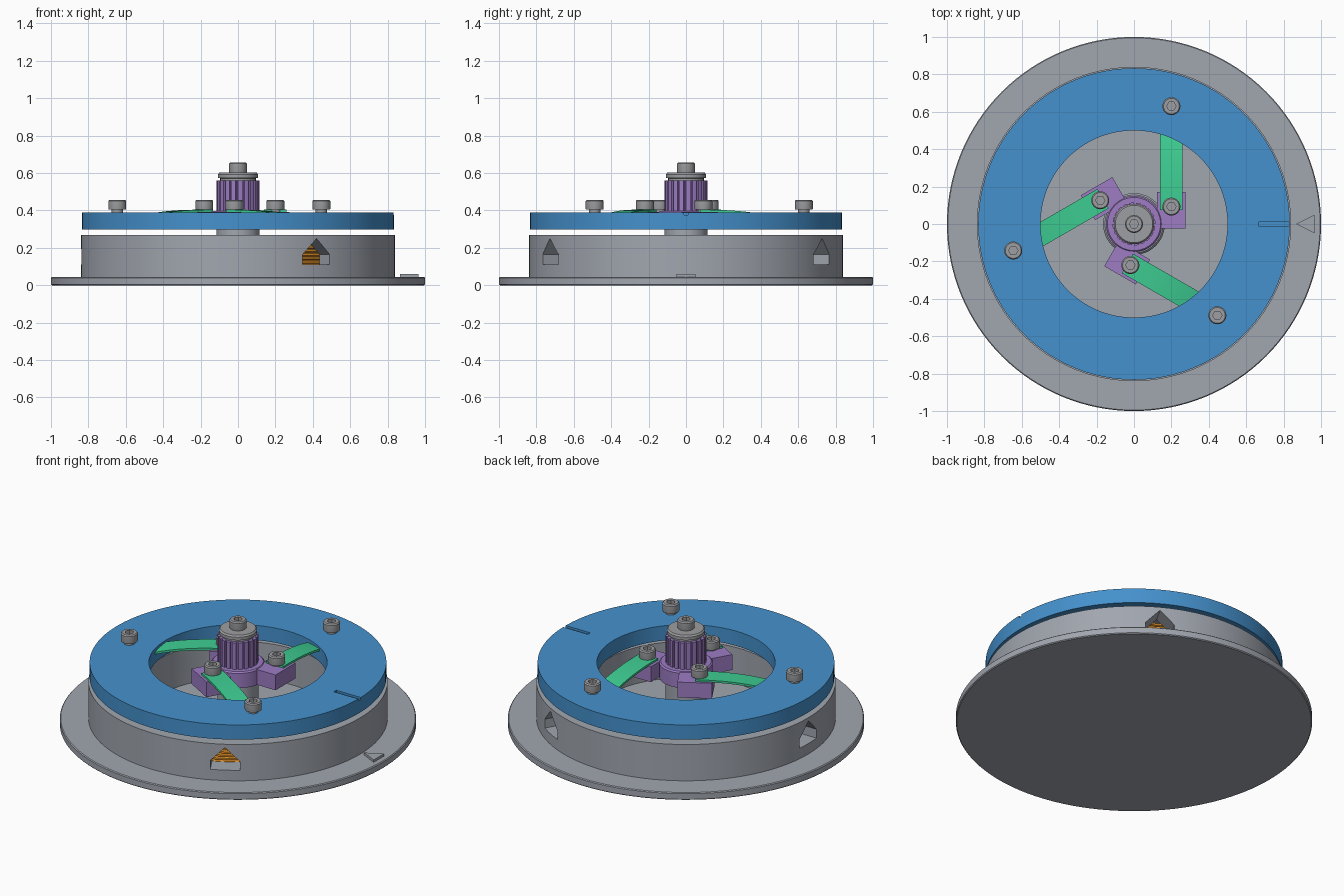
import bpy, bmesh, math
from mathutils import Matrix

if "Cube" in bpy.data.objects:
    bpy.data.objects.remove(bpy.data.objects["Cube"])

TAU = math.tau


def lin(r, g, b):
    return tuple((c / 255 / 12.92) if c < 10 else ((c / 255 + 0.055) / 1.055) ** 2.4 for c in (r, g, b)) + (1,)


def material(name, rgb):
    m = bpy.data.materials.new(name)
    m.diffuse_color = lin(*rgb)
    m.use_nodes = True
    m.node_tree.nodes["Principled BSDF"].inputs["Base Color"].default_value = m.diffuse_color
    return m


GREY = material("body grey", (161, 166, 175))
STEEL = material("hardware grey", (158, 159, 162))
BLUE = material("ring blue", (69, 145, 205))
GREEN = material("arm green", (62, 205, 146))
PURPLE = material("hub purple", (157, 124, 196))
ORANGE = material("coil orange", (225, 145, 40))


def finish(name, bm, mat):
    bmesh.ops.recalc_face_normals(bm, faces=bm.faces)
    me = bpy.data.meshes.new(name)
    bm.to_mesh(me)
    bm.free()
    me.materials.append(mat)
    ob = bpy.data.objects.new(name, me)
    bpy.context.collection.objects.link(ob)
    smooth(me)
    return ob


def smooth(me):
    me.polygons.foreach_set("use_smooth", [True] * len(me.polygons))
    me.set_sharp_from_angle(angle=math.radians(30))


def lathe(name, profile, mat, seg=128, closed=False):
    """Spin an (r, z) profile round z; closed profiles make rings, open ones are capped."""
    bm = bmesh.new()
    rows = [[bm.verts.new((r * math.cos(TAU * i / seg), r * math.sin(TAU * i / seg), z))
             for i in range(seg)] for r, z in profile]
    pairs = list(zip(rows, rows[1:]))
    if closed:
        pairs.append((rows[-1], rows[0]))
    else:
        bm.faces.new(rows[0])
        bm.faces.new(rows[-1])
    for a, b in pairs:
        for i in range(seg):
            j = (i + 1) % seg
            bm.faces.new((a[i], a[j], b[j], b[i]))
    return finish(name, bm, mat)


def prism(name, pts, z0, z1, mat):
    """Extrude an (x, y) outline from z0 to z1."""
    bm = bmesh.new()
    f = bm.faces.new([bm.verts.new((x, y, z0)) for x, y in pts])
    ext = bmesh.ops.extrude_face_region(bm, geom=[f])["geom"]
    for v in ext:
        if isinstance(v, bmesh.types.BMVert):
            v.co.z = z1
    return finish(name, bm, mat)


def rect(x0, x1, y0, y1):
    return [(x0, y0), (x1, y0), (x1, y1), (x0, y1)]


def cut(ob, cutters):
    for c in cutters:
        m = ob.modifiers.new("cut", 'BOOLEAN')
        m.object, m.operation, m.solver = c, 'DIFFERENCE', 'EXACT'
    bpy.context.view_layer.update()
    me = bpy.data.meshes.new_from_object(ob.evaluated_get(bpy.context.evaluated_depsgraph_get()))
    ob.modifiers.clear()
    ob.data = me
    smooth(me)
    for c in cutters:
        bpy.data.objects.remove(c)


# base flange and raised pointer
lathe("base_flange", [(0.995, 0), (1, 0.005), (1, 0.04), (0.995, 0.045)], GREY)
prism("flange_pointer", [(0.865, 0), (0.965, -0.05), (0.965, 0.05)], 0.04, 0.06, GREY)

# housing: hollow ring wall with three house-shaped windows
housing = lathe("housing", [(0.73, 0.04), (0.84, 0.04), (0.84, 0.27), (0.53, 0.27), (0.53, 0.04),
                            (0.56, 0.04), (0.56, 0.256), (0.73, 0.256)], GREY, closed=True)
windows = []
for k in range(3):
    c = prism("window_cutter", [(-0.083, 0.11), (0.083, 0.11), (0.083, 0.165), (0, 0.25), (-0.083, 0.165)],
              0.69, 0.9, GREY)
    # outline x -> tangent, y -> up, extrusion -> outward
    a = math.radians(60 + 120 * k)
    ca, sa = math.cos(a), math.sin(a)
    c.data.transform(Matrix(((-sa, 0, ca, 0), (ca, 0, sa, 0), (0, 1, 0, 0), (0, 0, 0, 1))))
    windows.append(c)
cut(housing, windows)

# wound coil inside the housing channel
coil = [(0.64, 0.075)]
for i in range(8):
    z = 0.075 + 0.02 * i
    coil += [(0.713, z), (0.726, z + 0.005), (0.726, z + 0.015)]
coil += [(0.713, 0.235), (0.64, 0.235)]
lathe("coil", coil, ORANGE, closed=True)

# floating ring with index groove
ring = lathe("floating_ring", [(0.5, 0.297), (0.833, 0.297), (0.833, 0.388), (0.5, 0.388)], BLUE, closed=True)
cut(ring, [prism("groove_cutter", rect(0.665, 0.85, -0.012, 0.012), 0.375, 0.42, BLUE)])

# central shaft and foot
lathe("shaft_foot", [(0.165, 0.04), (0.165, 0.085), (0.155, 0.095)], GREY, 64)
lathe("shaft", [(0.115, 0.04), (0.115, 0.3)], GREY, 64)

# hub collar and fluted knob
lathe("hub_collar", [(0.15, 0.297), (0.15, 0.388), (0.142, 0.396)], PURPLE, 64)
flutes = []
N = 20
for i in range(N):
    for f, r in ((0.0, 0.114), (0.33, 0.115), (0.66, 0.114), (0.72, 0.103), (0.94, 0.103)):
        a = TAU * (i + f) / N
        flutes.append((r * math.cos(a), r * math.sin(a)))
prism("fluted_knob", flutes, 0.39, 0.56, PURPLE)

# washer stack on the knob
lathe("knob_washer", [(0.095, 0.555), (0.095, 0.572), (0.108, 0.574), (0.108, 0.593), (0.1, 0.602)], STEEL, 64)

# socket-head screw, shared by every fastening point
screw = lathe("centre_screw", [(0.03, -0.02), (0.03, 0.0), (0.047, 0.0), (0.048, 0.004),
                               (0.048, 0.046), (0.042, 0.053)], STEEL, 32)
cut(screw, [prism("socket_cutter", [(0.025 * math.cos(TAU * i / 6), 0.025 * math.sin(TAU * i / 6))
                                    for i in range(6)], 0.022, 0.08, STEEL)])
screw.location.z = 0.604

# blocks, leaf arms and screws, repeated three times round the axis
for k in range(3):
    rot = Matrix.Rotation(TAU * k / 3, 4, 'Z')
    block = prism("hub_block_%d" % (k + 1), rect(0.122, 0.275, -0.025, 0.17), 0.297, 0.392, PURPLE)
    block.matrix_world = rot

    bm = bmesh.new()
    rows = []
    for i in range(17):
        t = i / 16
        y, z = 0.075 + 0.555 * t, 0.404 - 0.085 * t ** 2.5
        rows.append([bm.verts.new((x, y, z - d)) for x, d in ((0.14, 0), (0.26, 0), (0.26, 0.013), (0.14, 0.013))])
    for a, b in zip(rows, rows[1:]):
        for j in range(4):
            bm.faces.new((a[j], a[(j + 1) % 4], b[(j + 1) % 4], b[j]))
    bm.faces.new(rows[0])
    bm.faces.new(rows[-1])
    finish("leaf_arm_%d" % (k + 1), bm, GREEN).matrix_world = rot

    for name, y in (("hub_screw", 0.093), ("ring_screw", 0.63)):
        s = bpy.data.objects.new("%s_%d" % (name, k + 1), screw.data)
        bpy.context.collection.objects.link(s)
        s.matrix_world = rot @ Matrix.Translation((0.2, y, 0.404))
